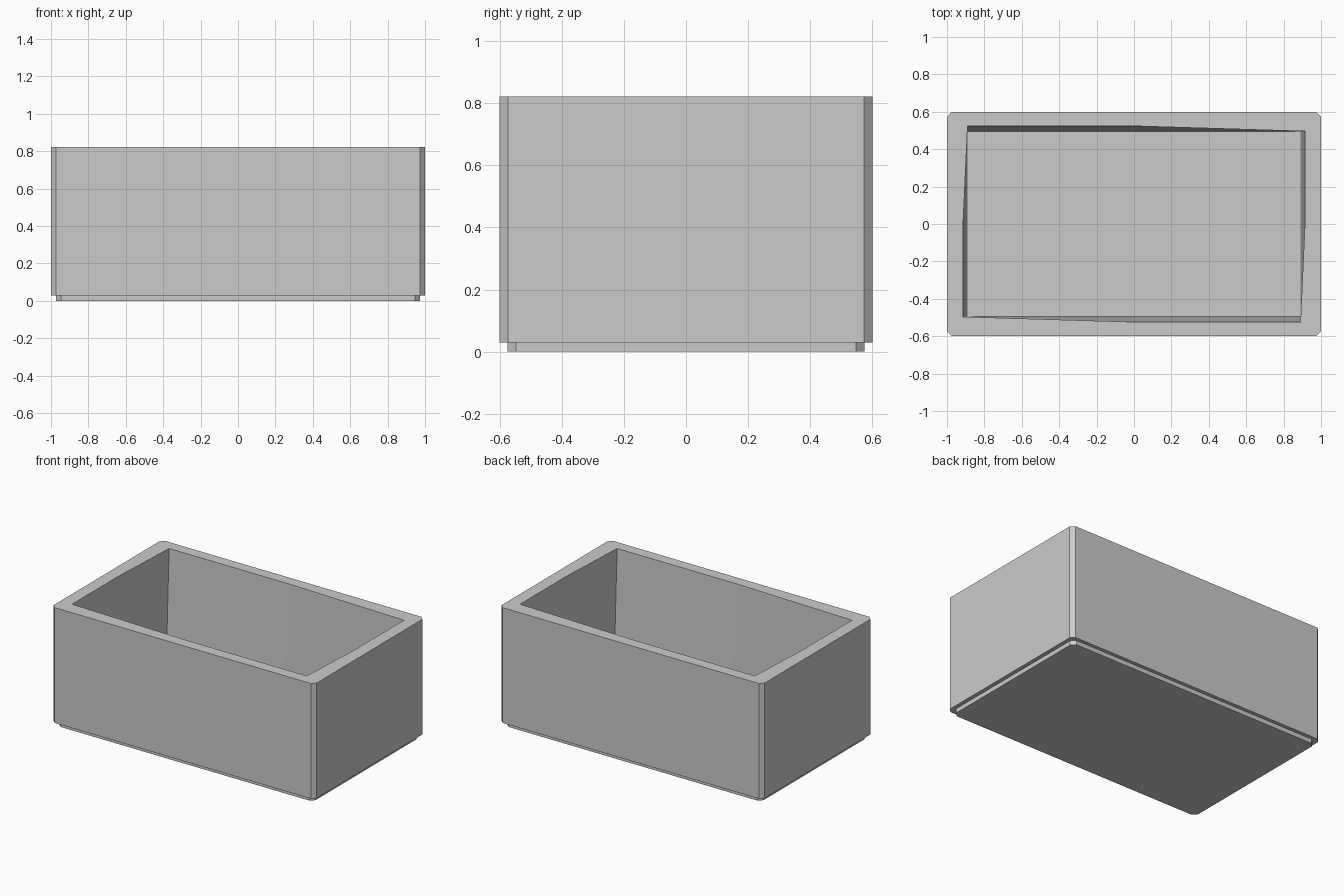
import bpy, bmesh

if "Cube" in bpy.data.objects:
    bpy.data.objects.remove(bpy.data.objects["Cube"])


def octagon(hx, hy, c, z):
    """Rectangle outline with chamfered corners."""
    half = [(-hx + c, hy), (hx - c, hy), (hx, hy - c), (hx, -hy + c)]
    return [(x, y, z) for x, y in half] + [(-x, -y, z) for x, y in half]


def turned(half, z):
    """Repeat half an outline, rotated by 180 degrees."""
    return [(x, y, z) for x, y in half] + [(-x, -y, z) for x, y in half]


def loft(name, rings):
    bm = bmesh.new()
    loops = [[bm.verts.new(p) for p in ring] for ring in rings]
    for a, b in zip(loops, loops[1:]):
        n = len(a)
        for i in range(n):
            j = (i + 1) % n
            bm.faces.new((a[i], a[j], b[j], b[i]))
    bm.faces.new(loops[0])
    bm.faces.new(loops[-1])
    bmesh.ops.recalc_face_normals(bm, faces=bm.faces[:])
    mesh = bpy.data.meshes.new(name)
    bm.to_mesh(mesh)
    bm.free()
    obj = bpy.data.objects.new(name, mesh)
    bpy.context.collection.objects.link(obj)
    return obj


# Open box: recessed foot, outer walls, slightly skewed rim, cavity floor
loft("open_box", [
    octagon(0.973, 0.575, 0.027, 0.0),
    octagon(0.973, 0.575, 0.027, 0.03),
    octagon(1.0, 0.6, 0.026, 0.03),
    octagon(1.0, 0.6, 0.026, 0.822),
    turned([(-0.89, 0.523), (0.03, 0.523), (0.914, 0.496), (0.914, 0.0)], 0.822),
    turned([(-0.89, 0.495), (0.0, 0.495), (0.89, 0.495), (0.89, 0.0)], 0.11),
])
